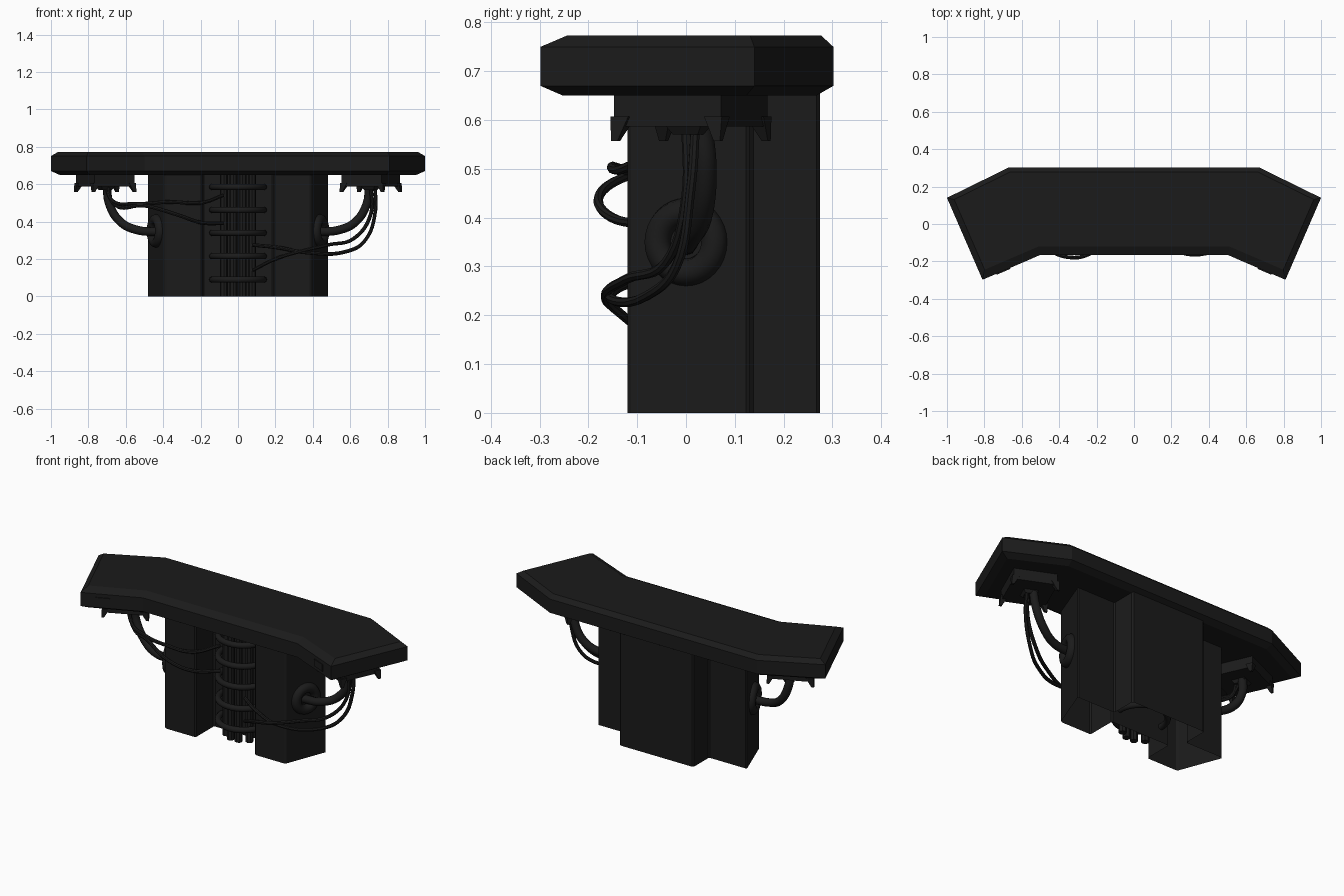
import bpy, bmesh, math
from mathutils import Vector, Matrix

if "Cube" in bpy.data.objects:
    bpy.data.objects.remove(bpy.data.objects["Cube"])

dark = bpy.data.materials.new("dark_matte")
dark.diffuse_color = (0.011, 0.011, 0.011, 1)
dark.use_nodes = True
dark.node_tree.nodes["Principled BSDF"].inputs["Base Color"].default_value = dark.diffuse_color


def make_object(name, bm):
    bmesh.ops.recalc_face_normals(bm, faces=bm.faces)
    mesh = bpy.data.meshes.new(name)
    bm.to_mesh(mesh)
    bm.free()
    ob = bpy.data.objects.new(name, mesh)
    bpy.context.collection.objects.link(ob)
    ob.data.materials.append(dark)
    return ob


def loft(name, layers, caps=True):
    """Joins stacked outlines [(points, z), ...] into one shell."""
    bm = bmesh.new()
    rings = [[bm.verts.new((x, y, z)) for x, y in pts] for pts, z in layers]
    n = len(rings[0])
    for a, b in zip(rings, rings[1:]):
        for i in range(n):
            j = (i + 1) % n
            bm.faces.new((a[i], a[j], b[j], b[i]))
    if caps:
        bm.faces.new(rings[0])
        bm.faces.new(rings[-1])
    return make_object(name, bm)


def inset(pts, dists):
    """Moves every edge of a counter-clockwise outline inward."""
    lines = []
    for i, p in enumerate(pts):
        p, q = Vector(p), Vector(pts[(i + 1) % len(pts)])
        d = (q - p).normalized()
        lines.append((p + Vector((-d.y, d.x)) * dists[i], d))
    out = []
    for i in range(len(pts)):
        (p, d), (q, e) = lines[i - 1], lines[i]
        w = q - p
        t = (w.x * e.y - w.y * e.x) / (d.x * e.y - d.y * e.x)
        out.append(tuple(p + d * t))
    return out


def mirrored(half):
    return half + [(-x, y) for x, y in reversed(half)]


def smooth(ob):
    bpy.ops.object.select_all(action='DESELECT')
    bpy.context.view_layer.objects.active = ob
    ob.select_set(True)
    bpy.ops.object.shade_smooth_by_angle(angle=math.radians(40))


def tube(name, pts, radius, sides=2):
    cu = bpy.data.curves.new(name, 'CURVE')
    cu.dimensions = '3D'
    cu.bevel_depth = radius
    cu.bevel_resolution = sides
    cu.resolution_u = 6
    cu.use_fill_caps = True
    sp = cu.splines.new('BEZIER')
    sp.bezier_points.add(len(pts) - 1)
    for b, p in zip(sp.bezier_points, pts):
        b.co = p
        b.handle_left_type = b.handle_right_type = 'AUTO'
    ob = bpy.data.objects.new(name, cu)
    bpy.context.collection.objects.link(ob)
    cu.materials.append(dark)
    bpy.ops.object.select_all(action='DESELECT')
    bpy.context.view_layer.objects.active = ob
    ob.select_set(True)
    bpy.ops.object.convert(target='MESH')
    smooth(bpy.context.view_layer.objects.active)


def torus(name, major, minor, matrix, flat=1.0, seg=32, sides=10):
    bm = bmesh.new()
    rows = []
    for i in range(seg):
        a = 2 * math.pi * i / seg
        row = []
        for j in range(sides):
            b = 2 * math.pi * j / sides
            r = major + minor * math.cos(b)
            row.append(bm.verts.new((r * math.cos(a), r * math.sin(a), flat * minor * math.sin(b))))
        rows.append(row)
    for i in range(seg):
        for j in range(sides):
            k, m = (i + 1) % seg, (j + 1) % sides
            bm.faces.new((rows[i][j], rows[k][j], rows[k][m], rows[i][m]))
    bm.transform(matrix)
    smooth(make_object(name, bm))


def box(name, size, matrix, taper=None):
    """Box; taper = (scale, x shift, y shift) applied to its lower face."""
    bm = bmesh.new()
    bmesh.ops.create_cube(bm, size=1)
    for v in bm.verts:
        low = v.co.z < 0
        v.co = Vector(v.co[i] * size[i] for i in range(3))
        if taper and low:
            v.co.x = v.co.x * taper[0] + taper[1]
            v.co.y = v.co.y * taper[0] + taper[2]
    bm.transform(matrix)
    return make_object(name, bm)


# Desk top: angled wings with chamfered upper and lower rims
top = [(-0.5, -0.165), (0.5, -0.165), (0.81, -0.298), (1.0, 0.14), (0.67, 0.302),
       (-0.67, 0.302), (-1.0, 0.14), (-0.81, -0.298)]
rim_up = [0.045, 0.045, 0.032, 0.025, 0.025, 0.025, 0.032, 0.045]
rim_low = [0.035] * 8
loft("desk_top", [(inset(top, rim_low), 0.65), (top, 0.67), (top, 0.75), (inset(top, rim_up), 0.773)])

# Pedestal: hollow shell with a front recess and a rear bulge
half = [(0.19, 0.05), (0.19, -0.12), (0.39, -0.12), (0.485, 0.13), (0.24, 0.13), (0.24, 0.275)]
ped = mirrored(half)
pedestal = loft("pedestal", [(ped, 0), (ped, 0.655)], caps=False)
bev = pedestal.modifiers.new("edge", 'BEVEL')
bev.width = 0.008
bev.segments = 1

# Spine in the recess: vertical pipes held by rings
for i, x in enumerate((-0.075, -0.025, 0.025, 0.075)):
    y = -0.03 if abs(x) < 0.05 else 0.0
    tube(f"spine_pipe_{i}", [(x, y, 0), (x, y, 0.655)], 0.021)
for i, z in enumerate((0.09, 0.215, 0.34, 0.462, 0.585)):
    torus(f"spine_ring_{i}", 0.138, 0.017, Matrix.Translation((0, 0.055, z)))

# Parts under each wing
for s, side in ((1, "right"), (-1, "left")):
    turn = Matrix.Rotation(math.radians(-24 * s), 4, 'Z')
    base = Matrix.Translation((0.71 * s, 0.01, 0)) @ turn
    box(f"{side}_mount", (0.234, 0.24, 0.07), base @ Matrix.Translation((0, 0, 0.622)))
    box(f"{side}_socket", (0.08, 0.08, 0.02), base @ Matrix.Translation((0, 0, 0.58)), (0.7, 0, 0))
    # Claws at the mount corners
    for a in (-1, 1):
        for b in (-1, 1):
            box(f"{side}_claw", (0.04, 0.04, 0.05),
                base @ Matrix.Translation((0.105 * a, 0.105 * b, 0.582)), (0.35, 0.016 * a, 0.01 * b))
    # Small front plate on the wing edge
    box(f"{side}_front_plate", (0.08, 0.012, 0.04),
        Matrix.Translation((0.7 * s, -0.25, 0.71)) @ Matrix.Rotation(math.radians(-23.2 * s), 4, 'Z'))
    # Grommet on the pedestal side, and the thick cable entering it
    grommet = (Matrix.Translation((0.438 * s, 0, 0.35)) @ Matrix.Rotation(math.radians(-20.8 * s), 4, 'Z')
               @ Matrix.Rotation(math.pi / 2, 4, 'Y'))
    torus(f"{side}_grommet", 0.062, 0.028, grommet)
    tube(f"{side}_thick_cable", [(0.7 * s, 0.03, 0.6), (0.69 * s, 0.04, 0.5), (0.63 * s, 0.03, 0.4),
                                 (0.54 * s, 0.005, 0.355), (0.42 * s, 0, 0.345)], 0.023, 3)

# Thin cables running from the mounts round the front into the spine
thin = {
    "right_cable_low": [(0.73, 0.02, 0.6), (0.735, 0.01, 0.46), (0.68, -0.02, 0.3), (0.58, -0.08, 0.24),
                        (0.36, -0.155, 0.235), (0.22, -0.13, 0.26), (0.08, -0.05, 0.275)],
    "right_cable_high": [(0.71, 0.0, 0.6), (0.71, 0.0, 0.44), (0.62, -0.04, 0.31), (0.48, -0.12, 0.275),
                         (0.33, -0.165, 0.24), (0.2, -0.13, 0.2), (0.08, -0.05, 0.14)],
    "left_cable_high": [(-0.71, 0.0, 0.6), (-0.67, -0.03, 0.51), (-0.55, -0.09, 0.495), (-0.36, -0.15, 0.505),
                        (-0.2, -0.13, 0.5), (-0.08, -0.05, 0.54)],
    "left_cable_low": [(-0.7, -0.01, 0.6), (-0.66, -0.03, 0.49), (-0.5, -0.12, 0.485), (-0.32, -0.18, 0.435),
                       (-0.2, -0.14, 0.395), (-0.08, -0.05, 0.39)],
}
for name, pts in thin.items():
    tube(name, pts, 0.01)
